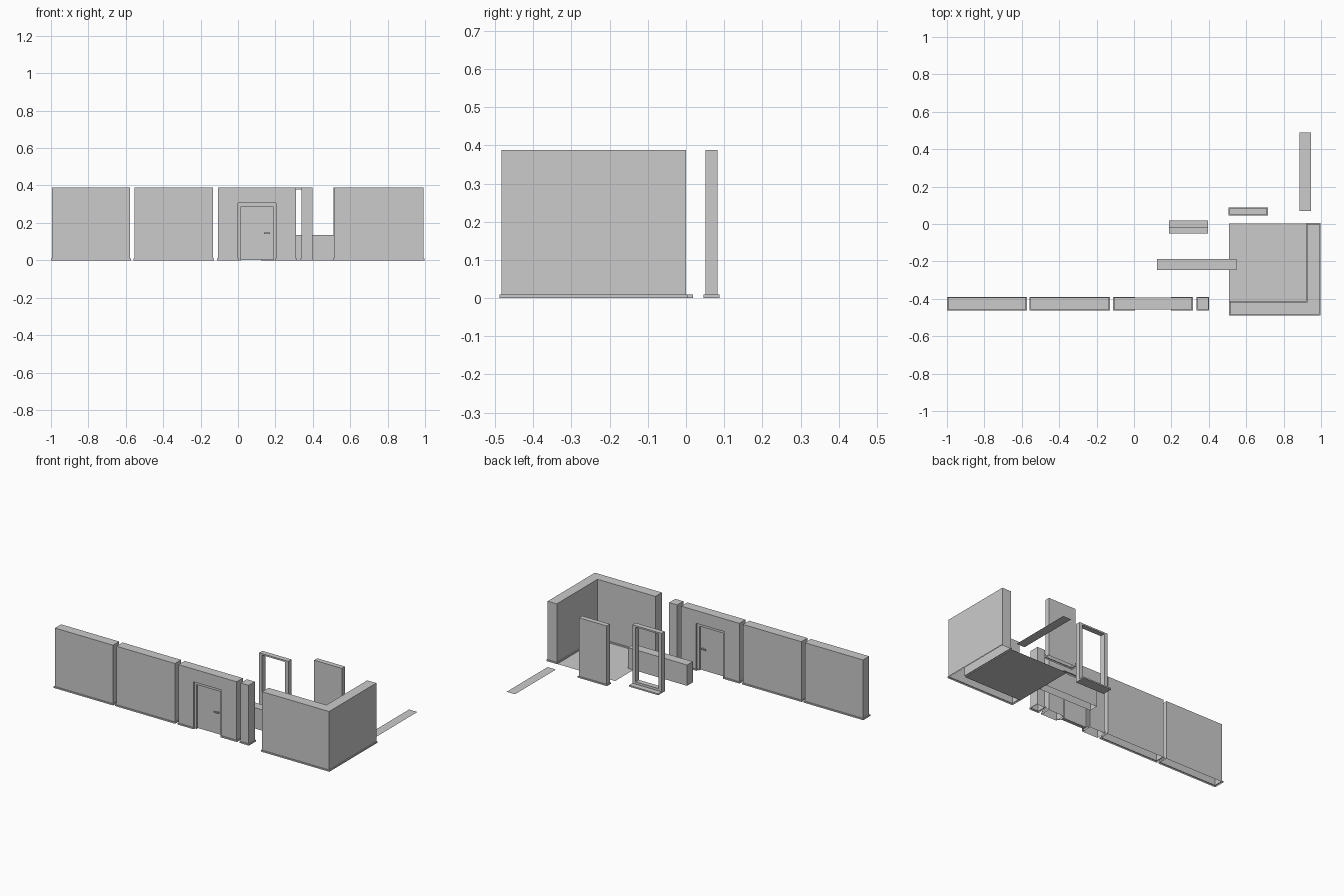
import bpy, bmesh
from mathutils import Vector

if "Cube" in bpy.data.objects:
    bpy.data.objects.remove(bpy.data.objects["Cube"])

H = 0.388      # wall height
SK = 0.009     # skirting height
OUT = 0.005    # skirting projection


def finish(name, bm):
    bmesh.ops.remove_doubles(bm, verts=bm.verts, dist=1e-5)
    bmesh.ops.recalc_face_normals(bm, faces=bm.faces)
    me = bpy.data.meshes.new(name)
    bm.to_mesh(me)
    bm.free()
    ob = bpy.data.objects.new(name, me)
    bpy.context.collection.objects.link(ob)
    return ob


def rect(x0, x1, y0, y1):
    return [(x0, y0), (x1, y0), (x1, y1), (x0, y1)]


def offset(pts, d):
    # outward offset of a counter-clockwise right-angled outline
    res = []
    for i, p in enumerate(pts):
        p, a, b = Vector(p), Vector(pts[i - 1]), Vector(pts[(i + 1) % len(pts)])
        e1, e2 = (p - a).normalized(), (b - p).normalized()
        res.append(p + d * Vector((e1.y + e2.y, -e1.x - e2.x)))
    return res


def loft(bm, rings, cap=True):
    # open-bottomed stack of matching outlines
    loops = [[bm.verts.new((p[0], p[1], z)) for p in pts] for pts, z in rings]
    for lo, hi in zip(loops, loops[1:]):
        for i in range(len(lo)):
            bm.faces.new((lo[i - 1], lo[i], hi[i], hi[i - 1]))
    if cap:
        bm.faces.new(loops[-1])


def wall(name, outline):
    # hollow-bottomed wall that steps out into a skirting
    bm = bmesh.new()
    wide = offset(outline, OUT)
    loft(bm, [(wide, 0), (wide, SK), (outline, SK), (outline, H)])
    return finish(name, bm)


def profile(name, pts, y0, y1):
    # x-z outline extruded in y, with faces lying on the floor left open
    bm = bmesh.new()
    f = bm.faces.new([bm.verts.new((x, y0, z)) for x, z in pts])
    g = bmesh.ops.extrude_face_region(bm, geom=[f], use_keep_orig=True)
    bmesh.ops.translate(bm, vec=(0, y1 - y0, 0),
                        verts=[v for v in g['geom'] if isinstance(v, bmesh.types.BMVert)])
    floor = [f for f in bm.faces if all(v.co.z < 1e-5 for v in f.verts)]
    bmesh.ops.delete(bm, geom=floor, context='FACES_ONLY')
    return finish(name, bm)


def arch(x0, x1, top, a0, a1, inner):
    return [(x0, 0), (a0, 0), (a0, inner), (a1, inner), (a1, 0), (x1, 0), (x1, top), (x0, top)]


def box(name, x0, x1, y0, y1, z0, z1):
    bm = bmesh.new()
    bmesh.ops.create_cube(bm, size=1)
    for v in bm.verts:
        v.co = ((x0 + x1) / 2 + v.co.x * (x1 - x0),
                (y0 + y1) / 2 + v.co.y * (y1 - y0),
                (z0 + z1) / 2 + v.co.z * (z1 - z0))
    return finish(name, bm)


def plane(name, x0, x1, y0, y1):
    bm = bmesh.new()
    bm.faces.new([bm.verts.new((x, y, 0)) for x, y in rect(x0, x1, y0, y1)])
    return finish(name, bm)


# Row of straight walls
Y0, Y1 = -0.457, -0.394
wall("wall_end", rect(-0.995, -0.577, Y0, Y1))
wall("wall_middle", rect(-0.553, -0.133, Y0, Y1))
wall("pillar", rect(0.339, 0.397, Y0, Y1))

# Wall with doorway, skirting on both legs
profile("door_wall", arch(-0.107, 0.31, H, 0.0, 0.203, 0.305), Y0, Y1)
for side, x0, x1 in (("left", -0.107, 0.0), ("right", 0.203, 0.31)):
    bm = bmesh.new()
    leg = rect(x0, x1, Y0, Y1)
    wide = offset(leg, OUT)
    loft(bm, [(wide, 0), (wide, SK), (leg, SK)], cap=False)
    finish("door_wall_skirting_" + side, bm)

# Door frame, leaf and a lever on both sides
yc = (Y0 + Y1) / 2
profile("door_frame", arch(0.0, 0.203, 0.305, 0.016, 0.187, 0.287), yc - 0.022, yc + 0.022)
box("door_leaf", 0.016, 0.187, yc - 0.011, yc + 0.011, 0.002, 0.287)
for side, s in (("front", -1), ("back", 1)):
    ys = sorted((yc + s * 0.011, yc + s * 0.024))
    box("handle_stem_" + side, 0.163, 0.171, ys[0], ys[1], 0.140, 0.148)
    ys = sorted((yc + s * 0.020, yc + s * 0.026))
    box("handle_lever_" + side, 0.140, 0.171, ys[0], ys[1], 0.140, 0.148)

# Corner wall and floor tile
corner = [(0.512, -0.484), (0.993, -0.484), (0.993, 0.0), (0.928, 0.0),
          (0.928, -0.418), (0.512, -0.418)]
wall("corner_wall", corner)
plane("floor_tile", 0.508, 0.926, -0.416, 0.002)

# Low wall, thin wall, and floor strip
profile("low_wall", [(0.123, 0), (0.547, 0), (0.547, 0.135), (0.123, 0.135)], -0.246, -0.187)
wall("thin_wall", rect(0.511, 0.711, 0.051, 0.083))
plane("floor_strip", 0.885, 0.945, 0.07, 0.49)

# Window frame with sill behind
bm = bmesh.new()
for y in (-0.05, -0.017):
    o = [bm.verts.new((x, y, z)) for x, z in rect(0.187, 0.396, 0.009, H)]
    i = [bm.verts.new((x, y, z)) for x, z in rect(0.209, 0.374, 0.024, 0.378)]
    for k in range(4):
        bm.faces.new((o[k - 1], o[k], i[k], i[k - 1]))
    if y == -0.05:
        first = (o, i)
for a, b in zip(first, (o, i)):
    for k in range(4):
        bm.faces.new((a[k - 1], a[k], b[k], b[k - 1]))
finish("window_frame", bm)
box("window_sill", 0.187, 0.396, -0.05, 0.018, 0.0, 0.009)
